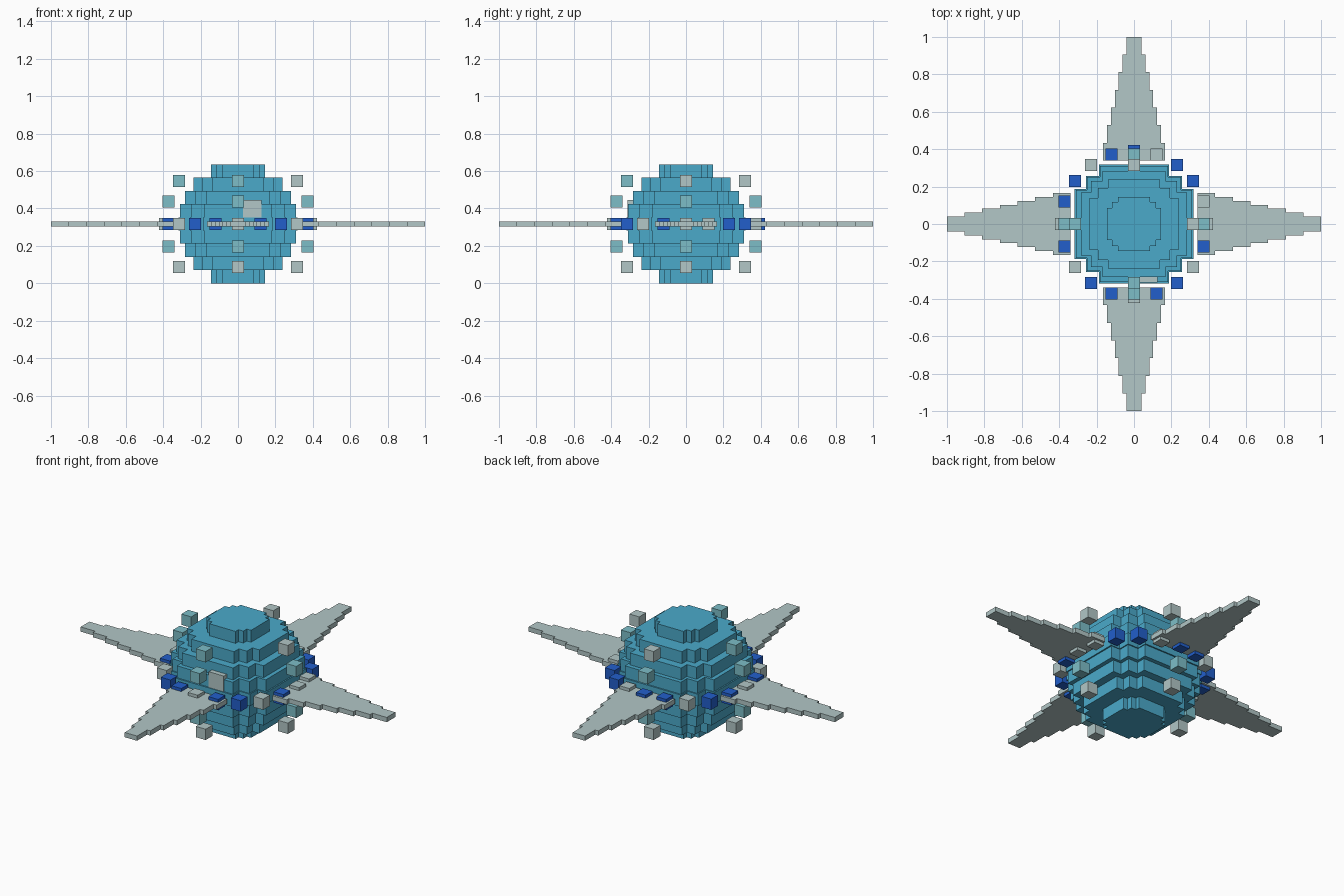
import bpy, bmesh
from math import sqrt, sin, cos, radians
from mathutils import Matrix

if "Cube" in bpy.data.objects:
    bpy.data.objects.remove(bpy.data.objects["Cube"], do_unlink=True)

RADIUS = 0.3175      # sphere radius, also the height of its centre
LAYERS = 9
ORBIT = 0.39         # distance of the floating cubes from the centre


def material(name, rgb):
    m = bpy.data.materials.new(name)
    m.use_nodes = True
    m.diffuse_color = (*rgb, 1)
    m.node_tree.nodes["Principled BSDF"].inputs["Base Color"].default_value = (*rgb, 1)
    return m


body_blue = material("body blue", (0.07, 0.40, 0.59))
deep_blue = material("deep blue", (0.016, 0.114, 0.60))
pale_grey = material("pale grey", (0.445, 0.57, 0.57))
teal = material("teal", (0.205, 0.515, 0.575))


def add_object(name, bm, mat):
    bmesh.ops.recalc_face_normals(bm, faces=bm.faces)
    mesh = bpy.data.meshes.new(name)
    bm.to_mesh(mesh)
    bm.free()
    mesh.materials.append(mat)
    obj = bpy.data.objects.new(name, mesh)
    bpy.context.collection.objects.link(obj)
    return obj


def add_prism(bm, outline, bottom, top):
    face = bm.faces.new([bm.verts.new((x, y, bottom)) for x, y in outline])
    result = bmesh.ops.extrude_face_region(bm, geom=[face])
    verts = [v for v in result["geom"] if isinstance(v, bmesh.types.BMVert)]
    bmesh.ops.translate(bm, verts=verts, vec=(0, 0, top - bottom))


def add_box(name, centre, size, mat):
    bm = bmesh.new()
    bmesh.ops.create_cube(bm, size=size, matrix=Matrix.Translation(centre))
    return add_object(name, bm, mat)


# Stepped round body: stacked plates with notched corners
bm = bmesh.new()
thick = 2 * RADIUS / LAYERS
for layer in range(LAYERS):
    z = (layer + 0.5) * thick - RADIUS
    r = sqrt(RADIUS ** 2 - z ** 2)
    a, b = 0.59 * r, 0.81 * r
    corner = [(r, a), (b, a), (b, b), (a, b), (a, r)]
    outline = []
    for quarter in range(4):
        outline += corner
        corner = [(-y, x) for x, y in corner]
    add_prism(bm, outline, layer * thick, (layer + 1) * thick)
add_object("body", bm, body_blue)

# Four flat arms that narrow outward in equal steps
STEPS, INNER = 7, 0.34
step_length = (1 - INNER) / STEPS
side = []
for i in range(STEPS):
    half = 0.165 - i * 0.0208
    side += [(INNER + i * step_length, half), (INNER + (i + 1) * step_length, half)]
arm_outline = side + [(x, -y) for x, y in reversed(side)]
for i, where in enumerate(("left", "back", "right", "front")):
    bm = bmesh.new()
    add_prism(bm, arm_outline, RADIUS - 0.014, RADIUS + 0.014)
    bm.transform(Matrix.Rotation(radians(90 * i), 4, "Z"))
    add_object(where + "_arm", bm, pale_grey)


def orbit_cube(name, azimuth, latitude, mat):
    t, p = radians(azimuth), radians(latitude)
    centre = (ORBIT * cos(p) * cos(t), ORBIT * cos(p) * sin(t), RADIUS + ORBIT * sin(p))
    add_box(name, centre, 0.064, mat)


# Level ring of twenty cubes
grey_places = {0, 1, 4, 7, 10, 12, 15, 18}
for i in range(20):
    orbit_cube(f"ring_cube_{i}", i * 18, 0, pale_grey if i in grey_places else deep_blue)

# Four upright arcs of cubes above and below the arms
for i, where in enumerate(("left", "back", "right", "front")):
    upper = pale_grey if where in ("left", "back") else teal
    for latitude, mat in ((36, upper), (18, teal), (-18, teal), (-36, pale_grey)):
        level = "upper" if latitude > 0 else "lower"
        orbit_cube(f"{where}_{level}_cube_{abs(latitude)}", i * 90, latitude, mat)

# Front window block
add_box("front_window", (0.077, -0.264, 0.397), 0.098, pale_grey)
